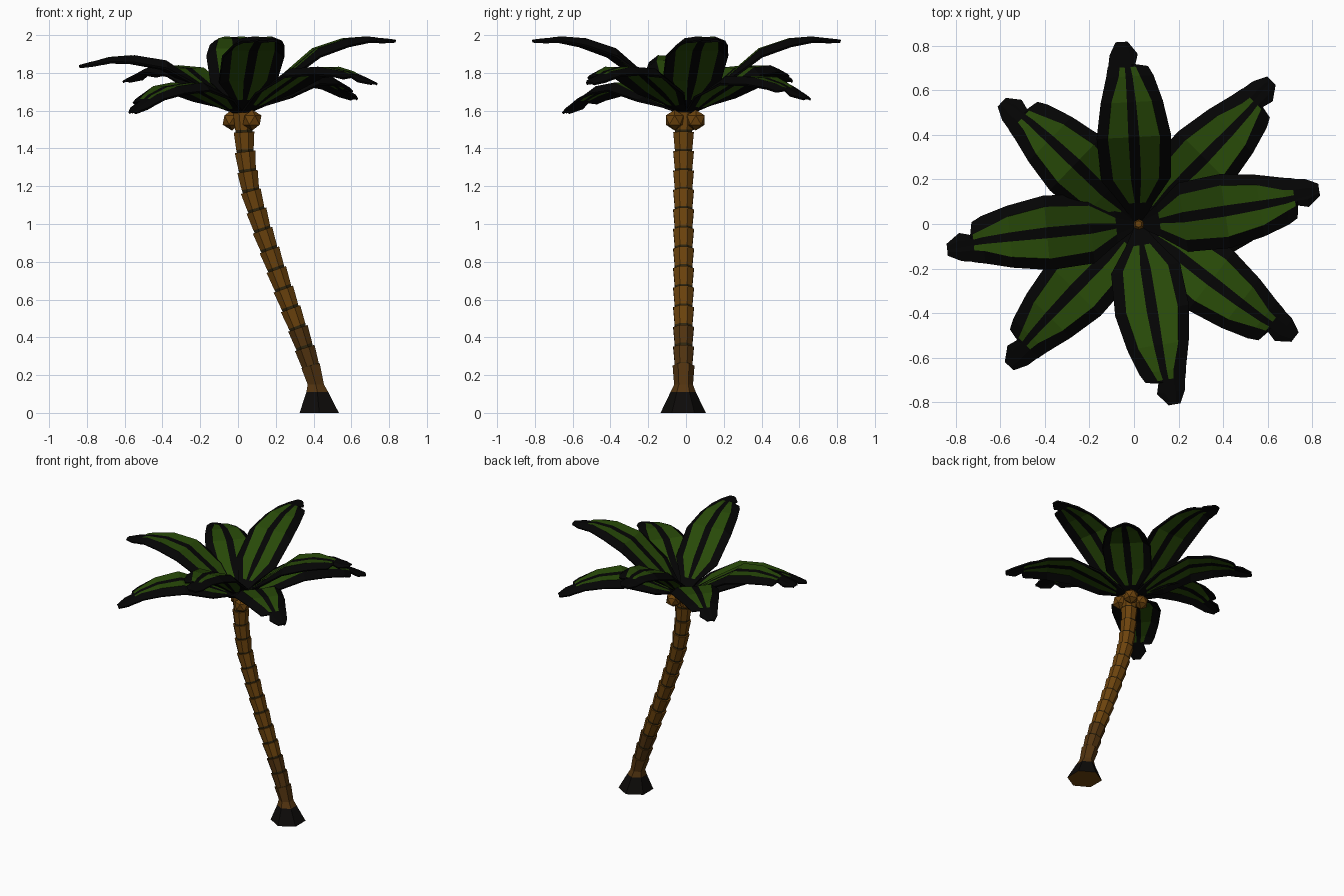
import bpy, bmesh, math
from mathutils import Vector

if "Cube" in bpy.data.objects:
    bpy.data.objects.remove(bpy.data.objects["Cube"])


def material(name, rgb):
    m = bpy.data.materials.new(name)
    m.diffuse_color = (*rgb, 1)
    m.use_nodes = True
    m.node_tree.nodes["Principled BSDF"].inputs["Base Color"].default_value = m.diffuse_color
    return m


BLACK = material("dark leaf edge", (0.0012, 0.0012, 0.0012))
GREEN = material("leaf green", (0.021, 0.067, 0.0025))
BROWN = material("bark brown", (0.15, 0.056, 0.004))
LOW = material("lower bark brown", (0.085, 0.034, 0.005))
RING = material("dark bark ring", (0.030, 0.020, 0.005))
ROOT = material("root black", (0.004, 0.0033, 0.0028))


def finish(name, bm, mats):
    bmesh.ops.recalc_face_normals(bm, faces=bm.faces)
    me = bpy.data.meshes.new(name)
    bm.to_mesh(me)
    bm.free()
    for m in mats:
        me.materials.append(m)
    ob = bpy.data.objects.new(name, me)
    bpy.context.collection.objects.link(ob)
    return ob


def tube(bm, rings, sides, mat_rule):
    """Loft capped rings (centre, axis, radius); mat_rule(ring index) gives the material."""
    loops = []
    for c, axis, r in rings:
        ax = axis.normalized()
        v = Vector((0, 1, 0))
        u = v.cross(ax).normalized()
        v = ax.cross(u)
        loops.append([bm.verts.new(c + r * (math.cos(a) * u + math.sin(a) * v))
                      for a in (2 * math.pi * (k + .5) / sides for k in range(sides))])
    for i in range(len(loops) - 1):
        for k in range(sides):
            n = (k + 1) % sides
            f = bm.faces.new((loops[i][k], loops[i][n], loops[i + 1][n], loops[i + 1][k]))
            f.material_index = mat_rule(i)
    bm.faces.new(loops[0][::-1])
    bm.faces.new(loops[-1])


def lerp(table, t):
    for (a, p), (b, q) in zip(table, table[1:]):
        if t <= b:
            return p + (q - p) * (t - a) / (b - a)
    return table[-1][1]


# Trunk: a curved stack of flaring segments
PATH = [(0, .43), (.13, .415), (.2, .40), (.4, .335), (.6, .26), (.8, .188), (1, .118),
        (1.2, .06), (1.4, .035), (1.6, .028)]


def centre(z):
    return Vector((lerp(PATH, z), -.013, z))


N, Z0, Z1 = 13, .24, 1.59
for i in range(N):
    a = Z0 + (Z1 - Z0) * i / N
    b = Z0 + (Z1 - Z0) * (i + 1) / N
    p, q = centre(a), centre(b)
    ax = q - p
    bm = bmesh.new()
    tube(bm, [(p - ax * .05, ax, .047), (p + ax * .12, ax, .050), (q, ax, .059)], 8,
         lambda k: 1 if k == 0 else 0)
    finish(f"trunk_segment_{i + 1}", bm, [LOW if a < .4 else BROWN, RING])

# Flared foot of the trunk
bm = bmesh.new()
up = Vector((0, 0, 1))
tube(bm, [(Vector((.43, -.015, 0)), up, .12), (Vector((.42, -.015, .11)), up, .067),
          (Vector((.412, -.013, .15)), up, .05), (centre(.25), centre(.25) - centre(.15), .058)],
     6, lambda k: 1 if k == 0 else 2)
finish("trunk_foot", bm, [BROWN, ROOT, LOW])

# Coconuts and crown bud
for i, (x, y) in enumerate([(.075, -.06), (-.032, .035), (.07, .052)]):
    bm = bmesh.new()
    bmesh.ops.create_icosphere(bm, subdivisions=1, radius=.055)
    bmesh.ops.translate(bm, verts=bm.verts, vec=(x, y, 1.55))
    finish(f"coconut_{i + 1}", bm, [BROWN])
bm = bmesh.new()
tube(bm, [(Vector((.028, -.01, 1.57)), up, .045), (Vector((.02, 0, 1.62)), up, .015)], 6, lambda k: 0)
finish("crown_bud", bm, [BROWN])

# Leaf rows: position along leaf, left width, right width, green limit, bend, edge droop
ROWS = [(0, .012, .012, .5, 0, 0), (.12, .075, .075, .5, 0, .1), (.25, .155, .155, .66, 0, -.08),
        (.48, .165, .165, .70, 0, -.22), (.67, .135, .138, .66, .003, -.25),
        (.81, .10, .108, .45, .008, -.2), (.86, .088, .09, .4, .012, -.2),
        (.872, .083, .035, .4, .013, -.2), (.93, .068, .055, .4, .02, -.2),
        (1, .028, .022, .4, .03, -.2)]
ARCH = [(0, 0), (.12, .08), (.25, .18), (.48, .342), (.67, .395), (.81, .405), (1, .39)]


def leaf(name, azimuth, length, droop):
    a = math.radians(azimuth)
    out, left = Vector((math.cos(a), math.sin(a), 0)), Vector((-math.sin(a), math.cos(a), 0))
    bm = bmesh.new()
    grid = []
    for t, wl, wr, g, bend, edge in ROWS:
        z = 1.58 + lerp(ARCH, t) - droop * t * length
        row = []
        # Section: flat rib, gently raised lobes, drooping edges
        for u, h in ((1, edge), (g, .02), (.15, 0), (-.15, 0), (-g, .02), (-1, edge)):
            w = wl if u > 0 else wr
            row.append(bm.verts.new(Vector((.02, 0, z + h * w)) + out * t * length
                                    + left * (u * w + bend)))
        grid.append(row)
    for i in range(len(grid) - 1):
        for k in range(5):
            f = bm.faces.new((grid[i][k], grid[i + 1][k], grid[i + 1][k + 1], grid[i][k + 1]))
            f.material_index = 1 if k in (1, 3) and 1 <= i <= 5 else 0
    ob = finish(name, bm, [BLACK, GREEN])
    s = ob.modifiers.new("thickness", 'SOLIDIFY')
    s.thickness = .012
    s.offset = 0


# Four high leaves, then four drooping diagonal leaves
for i, spec in enumerate([(8.5, .825, 0), (93, .82, 0), (185.5, .865, .155), (279, .825, 0),
                          (45, .875, .35), (136, .82, .26), (225.5, .86, .44), (-38, .865, .26)]):
    leaf(f"leaf_{i + 1}", *spec)
